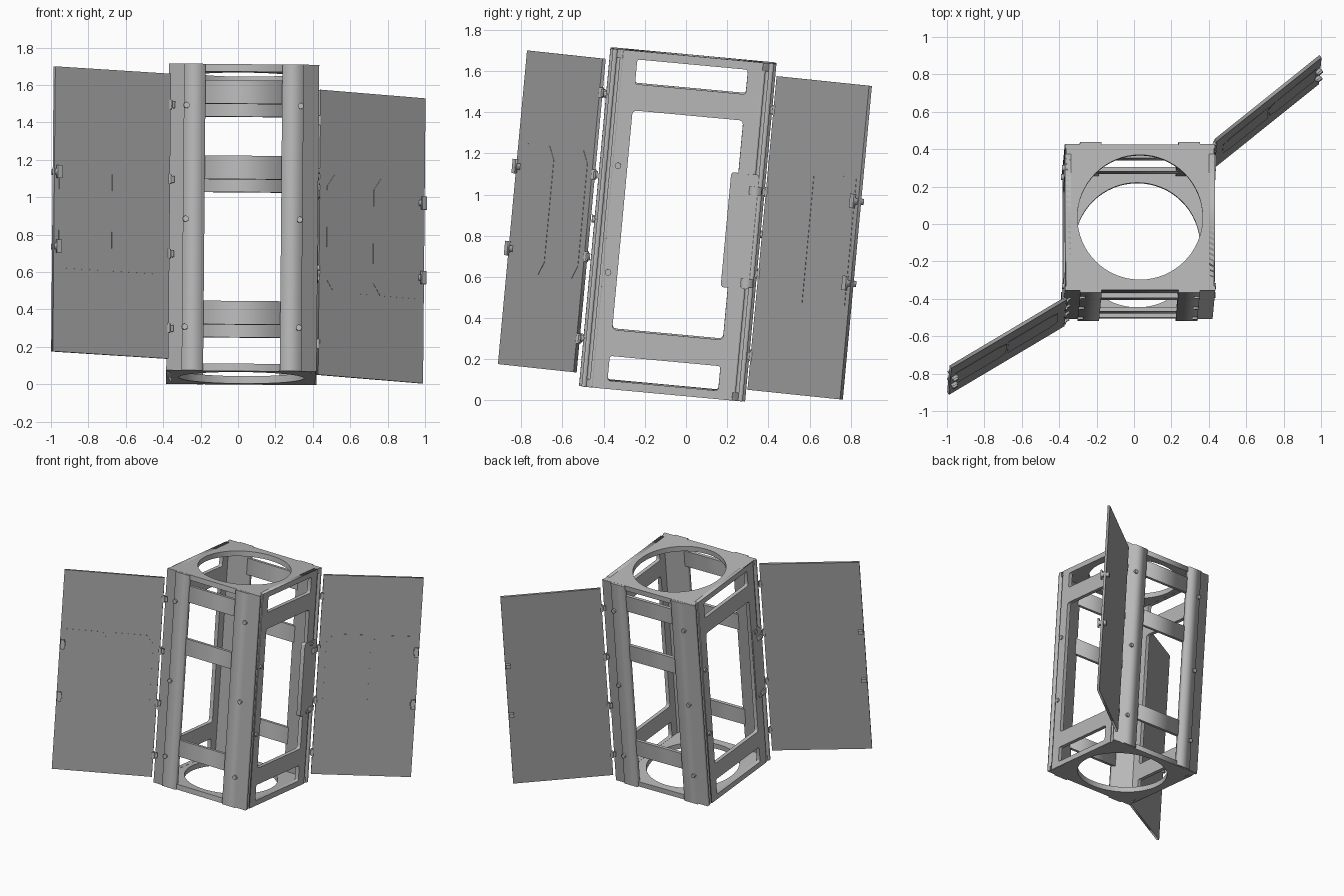
import bpy
from math import radians, sin, cos, pi
from mathutils import Matrix, Vector

cube = bpy.data.objects.get("Cube")
if cube:
    bpy.data.objects.remove(cube, do_unlink=True)


def material(name, value):
    m = bpy.data.materials.new(name)
    m.use_nodes = True
    color = (value, value, value, 1)
    m.diffuse_color = color
    m.node_tree.nodes["Principled BSDF"].inputs["Base Color"].default_value = color
    return m


METAL = material("light grey metal", 0.48)
PANEL = material("panel grey", 0.37)

# The whole structure leans back slightly
POSE = (Matrix.Translation((0.025, -0.04, 0.855))
        @ Matrix.Rotation(radians(0.5), 4, "Y")
        @ Matrix.Rotation(radians(-5.3), 4, "X"))
FACING_X = Matrix(((0, 0, 1, 0), (1, 0, 0, 0), (0, 1, 0, 0), (0, 0, 0, 1)))


def rect(x0, x1, y0, y1, r=0.0):
    """Rectangle outline with optional cut corners that read as rounded."""
    if not r:
        return [(x0, y0), (x1, y0), (x1, y1), (x0, y1)]
    pts = []
    centres = [(x1 - r, y1 - r), (x0 + r, y1 - r), (x0 + r, y0 + r), (x1 - r, y0 + r)]
    for i, (cx, cy) in enumerate(centres):
        for j in range(4):
            a = pi / 2 * (i + j / 3)
            pts.append((cx + r * cos(a), cy + r * sin(a)))
    return pts


def circle(r, n):
    return [(r * cos(2 * pi * i / n), r * sin(2 * pi * i / n)) for i in range(n)]


def sheet(name, outlines, thick, place, mat=METAL):
    """Flat outline with holes, extruded evenly about its own plane."""
    cu = bpy.data.curves.new(name, "CURVE")
    cu.dimensions = "2D"
    cu.fill_mode = "BOTH"
    cu.extrude = thick / 2
    for pts in outlines:
        sp = cu.splines.new("POLY")
        sp.points.add(len(pts) - 1)
        for p, (x, y) in zip(sp.points, pts):
            p.co = (x, y, 0, 1)
        sp.use_cyclic_u = True
    tmp = bpy.data.objects.new(name, cu)
    bpy.context.collection.objects.link(tmp)
    deps = bpy.context.evaluated_depsgraph_get()
    me = bpy.data.meshes.new_from_object(tmp.evaluated_get(deps))
    bpy.data.objects.remove(tmp, do_unlink=True)
    bpy.data.curves.remove(cu)
    me.name = name
    me.materials.clear()
    me.materials.append(mat)
    ob = bpy.data.objects.new(name, me)
    bpy.context.collection.objects.link(ob)
    ob.matrix_world = POSE @ place
    return ob


def box(name, lo, hi, place=Matrix(), mat=METAL):
    mid = (Vector(lo) + Vector(hi)) / 2
    return sheet(name, [rect(lo[0] - mid.x, hi[0] - mid.x, lo[1] - mid.y, hi[1] - mid.y)],
                 hi[2] - lo[2], place @ Matrix.Translation(mid), mat)


# End plates with a large round opening
for name, z in (("top_plate", 0.804), ("bottom_plate", -0.804)):
    sheet(name, [rect(-0.395, 0.395, -0.39, 0.39), circle(0.335, 64)], 0.04,
          Matrix.Translation((0, 0, z)))

# Side frames with three windows each
windows = [rect(-0.27, 0.27, -0.535, 0.535, 0.02),
           rect(-0.27, 0.27, 0.663, 0.783, 0.012),
           rect(-0.27, 0.27, -0.783, -0.663, 0.012)]
for name, x in (("left_side_frame", 0.385), ("right_side_frame", -0.385)):
    sheet(name, [rect(-0.34, 0.34, -0.824, 0.824)] + windows, 0.03,
          Matrix.Translation((x, 0, 0)) @ FACING_X)

# Stepped corner rails
rail = [(0.205, 0.405), (0.32, 0.405), (0.32, 0.393), (0.402, 0.393), (0.402, 0.37),
        (0.382, 0.37), (0.382, 0.355), (0.395, 0.355), (0.395, 0.335), (0.365, 0.335),
        (0.365, 0.37), (0.205, 0.37)]
for sx, side in ((1, "left"), (-1, "right")):
    for sy, end in ((1, "back"), (-1, "front")):
        sheet(f"{end}_{side}_rail", [[(x * sx, y * sy) for x, y in rail]], 1.646, Matrix())
        # Round screw heads on the rails and the side frames
        for z in (0.6, -0.01, -0.59):
            sheet(f"{end}_{side}_rail_screw", [circle(0.016, 12)], 0.02,
                  Matrix.Translation((0.305 * sx, 0.408 * sy, z)) @ Matrix.Rotation(pi / 2, 4, "X"))
        for z in (0.26, -0.26):
            sheet(f"{end}_{side}_side_screw", [circle(0.016, 12)], 0.02,
                  Matrix.Translation((0.402 * sx, 0.316 * sy, z)) @ FACING_X)

# Cross bars on the front and the back
for sy, end in ((1, "back"), (-1, "front")):
    for label, z in (("upper", 0.675), ("middle", 0.27), ("lower", -0.51)):
        y = 0.375 * sy
        box(f"{end}_{label}_bar", (-0.22, y - 0.012, z - 0.063), (0.22, y + 0.012, z + 0.063))


def wing(side, hinge, angle, outline_sign):
    """Open panel; local x runs outward from the hinge, local y is up."""
    base = (Matrix.Translation(hinge) @ Matrix.Rotation(radians(angle), 4, "Z")
            @ Matrix.Rotation(pi / 2, 4, "X"))
    width = 0.72
    sheet(f"{side}_panel", [rect(0, width, -0.765, 0.765)], 0.018, base, PANEL)
    # Thin cells with cut corners toward the hinge
    for s0, s1 in ((0.05, 0.36), (0.37, 0.69)):
        cell = [(s0, -0.25), (s0 + 0.05, -0.315), (s1, -0.315),
                (s1, 0.315), (s0 + 0.05, 0.315), (s0, 0.25)]
        sheet(f"{side}_panel_cell", [cell], 0.003,
              base @ Matrix.Translation((0, 0, 0.009 * outline_sign)), PANEL)
    # Latches on the outer edge
    for z in (-0.2, 0.2):
        box(f"{side}_latch_arm", (width - 0.04, z - 0.015, -0.03), (width - 0.005, z + 0.015, 0.03), base)
        box(f"{side}_latch_head", (width - 0.035, z - 0.035, 0.03 * outline_sign - 0.006),
            (width - 0.005, z + 0.035, 0.03 * outline_sign + 0.006), base)
    # Hinge knuckles and arms
    for z in (-0.6, -0.2, 0.2, 0.6):
        sheet(f"{side}_hinge_knuckle", [circle(0.013, 12)], 0.05,
              Matrix.Translation(hinge) @ Matrix.Translation((0, 0, z)))
        box(f"{side}_hinge_arm", (-0.03, z - 0.018, -0.006), (0.03, z + 0.018, 0.006), base)


wing("left", (0.405, 0.418, 0), 38.8, 1)
wing("right", (-0.395, -0.43, 0), 180 + 30.8, -1)

# Hinge brackets on the side frames, with small blocks
for s, side in ((1, "left"), (-1, "right")):
    inner = 0.235 if s > 0 else 0.275
    y0, y1 = sorted((inner * s, 0.372 * s))
    sheet(f"{side}_hinge_bracket", [rect(y0, y1, -0.28, 0.28, 0.015)], 0.034,
          Matrix.Translation((0.388 * s, 0, 0)) @ FACING_X)
    for z in (0.2, -0.25):
        x0, x1 = sorted((0.37 * s, 0.412 * s))
        b0, b1 = sorted((0.33 * s, 0.39 * s))
        box(f"{side}_hinge_block", (x0, b0, z - 0.02), (x1, b1, z + 0.02))
